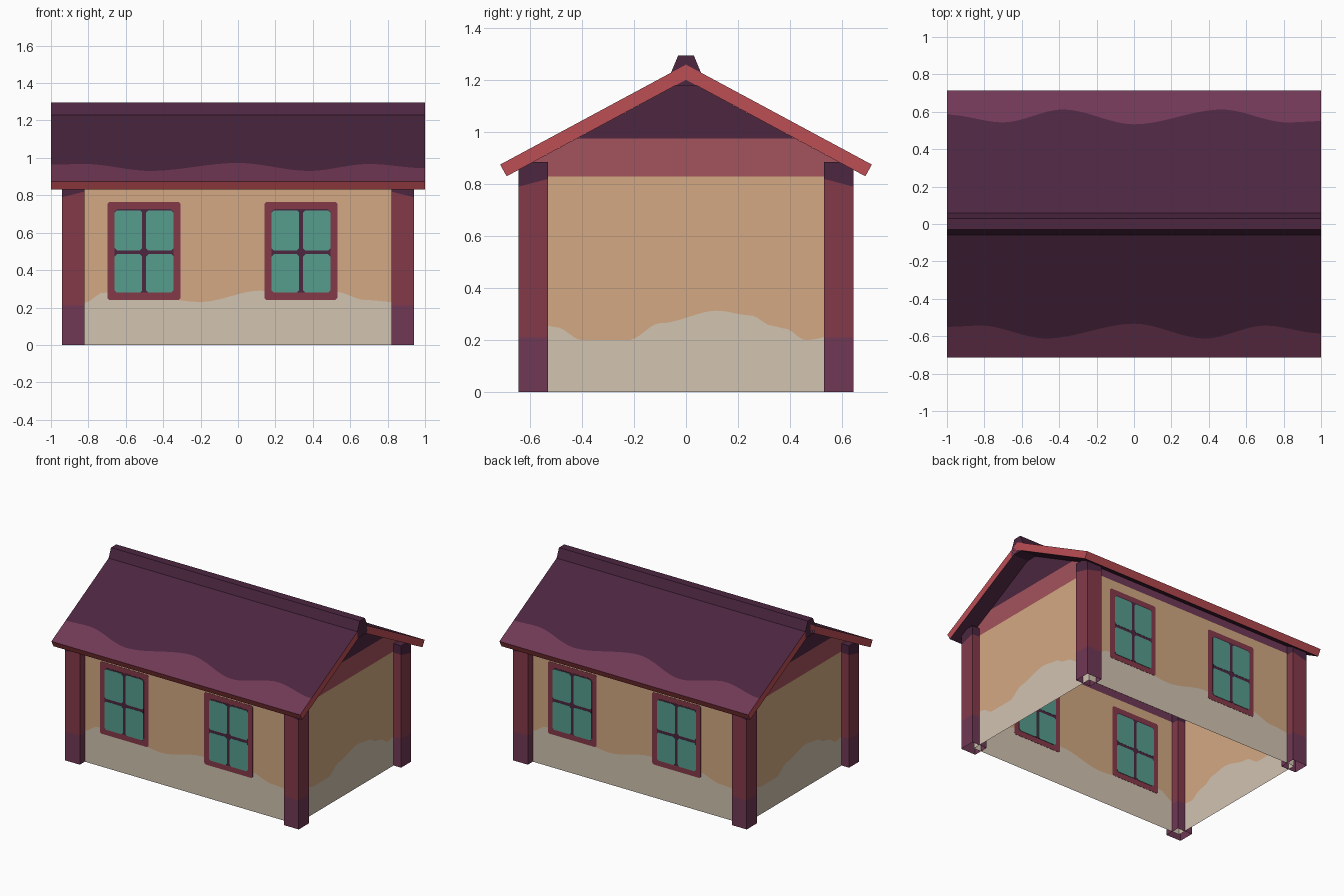
import bpy, bmesh, math
from mathutils import Matrix

if "Cube" in bpy.data.objects:
    bpy.data.objects.remove(bpy.data.objects["Cube"])


def lin(c):
    c /= 255
    return c / 12.92 if c <= 0.04045 else ((c + 0.055) / 1.055) ** 2.4


MATS = {}
for mat_name, rgb in {
    "dark plum": (76, 38, 64), "mauve": (112, 56, 85), "crimson": (132, 58, 74),
    "bright red": (188, 78, 85), "rose": (164, 83, 92), "ochre": (211, 169, 130),
    "stone": (210, 195, 177), "teal glass": (86, 158, 141),
}.items():
    m = bpy.data.materials.new(mat_name)
    m.diffuse_color = (*[lin(c) for c in rgb], 1)
    m.use_nodes = True
    m.node_tree.nodes["Principled BSDF"].inputs["Base Color"].default_value = m.diffuse_color
    MATS[mat_name] = m
NAMES = list(MATS)
IDX = {n: i for i, n in enumerate(NAMES)}


def finish(name, bm):
    """Make an object and its copy turned half way round (the house has 2-fold symmetry)."""
    me = bpy.data.meshes.new(name)
    bm.to_mesh(me)
    bm.free()
    for n in NAMES:
        me.materials.append(MATS[n])
    ob = bpy.data.objects.new(name, me)
    bpy.context.collection.objects.link(ob)
    twin = bpy.data.objects.new(name + "_opposite", me.copy())
    twin.data.transform(Matrix.Rotation(math.pi, 4, 'Z'))
    bpy.context.collection.objects.link(twin)
    return ob, twin


def loft(name, sections, mat, closed=False, caps=()):
    """Skin a row of cross-sections; mat(i, j) gives the colour of each strip."""
    bm = bmesh.new()
    rings = [[bm.verts.new(p) for p in s] for s in sections]
    n = len(rings[0])
    for i in range(len(rings) - 1):
        a, b = rings[i], rings[i + 1]
        for j in range(n if closed else n - 1):
            k = (j + 1) % n
            bm.faces.new((a[j], b[j], b[k], a[k])).material_index = IDX[mat(i, j)]
    for end, colour in caps:
        bm.faces.new(rings[end]).material_index = IDX[colour]
    bmesh.ops.dissolve_degenerate(bm, dist=1e-5, edges=bm.edges[:])
    if closed:
        bmesh.ops.recalc_face_normals(bm, faces=bm.faces[:])
    return finish(name, bm)


def wave(points):
    """Smooth curve through a few (u, value) points."""
    def f(u):
        for (u0, v0), (u1, v1) in zip(points, points[1:]):
            if u <= u1:
                t = min(max((u - u0) / (u1 - u0), 0), 1)
                return v0 + (v1 - v0) * t * t * (3 - 2 * t)
        return points[-1][1]
    return f


def span(a, b, n):
    return [a + (b - a) * i / n for i in range(n + 1)]


WX, WY, EAVE = 0.88, 0.5875, 0.885      # wall planes and wall height
PITCH = 0.538


def under_roof(y):
    return EAVE + (WY - abs(y)) * PITCH


# Long wall: stone base with a wavy edge, ochre plaster, mauve strip under the eave
base = wave([(-.88, .22), (-.82, .225), (-.72, .28), (-.5, .26), (-.2, .23), (.12, .29),
             (.3, .27), (.52, .285), (.68, .24), (.88, .225)])
long_mats = ["stone", "ochre", "mauve"]
loft("long_wall", [[(x, -WY, z) for z in (0, base(x), .83, EAVE)] for x in span(-WX, WX, 60)],
     lambda i, j: long_mats[j])

# Gable wall: same base, rose band, plum triangle under the ridge
gbase = wave([(-.59, .27), (-.5, .25), (-.4, .20), (-.22, .20), (-.1, .265), (.12, .313),
              (.25, .295), (.33, .255), (.38, .245), (.46, .20), (.59, .22)])
gable_mats = ["stone", "ochre", "rose", "dark plum"]
ys = sorted(span(-WY, WY, 60) + [s * (WY - (.975 - EAVE) / PITCH) for s in (-1, 1)])
loft("gable_wall", [[(WX, y, z) for z in (0, gbase(y), .83, min(.975, under_roof(y)), under_roof(y))]
                    for y in ys], lambda i, j: gable_mats[j])

# Roof slab: wavy lighter band along the eave, red edges
band = wave([(-1, .585), (-.7, .543), (-.38, .612), (0, .533), (.47, .612), (.82, .543), (1, .55)])


def roof_section(x):
    def top(y):
        return 0.875 + (.715 - y) * PITCH
    w = band(x)
    return [(x, .69, .83), (x, .715, .875), (x, w, top(w)), (x, 0, top(0)), (x, 0, under_roof(0))]


roof_mats = ["bright red", "mauve", "dark plum", "dark plum", "dark plum"]
loft("roof_slab", [roof_section(x) for x in span(-1, 1, 60)], lambda i, j: roof_mats[j],
     closed=True, caps=((0, "bright red"), (-1, "bright red")))

# Ridge cap, each half running from the middle to one gable
ridge = [(-.058, 1.18), (.058, 1.18), (.058, 1.228), (.03, 1.295), (-.03, 1.295), (-.058, 1.228)]
loft("ridge_cap", [[(x, y, z) for y, z in ridge] for x in (0, 1.0)],
     lambda i, j: "dark plum", closed=True, caps=((-1, "dark plum"),))

# Corner posts, hollow and open below, with a mauve foot and plum top
post_mats = ["mauve", "crimson", "dark plum"]
for side, label in ((-1, "left"), (1, "right")):
    outline = [(side * .94, -.645, -.03), (side * .82, -.645, 0),
               (side * .82, -.53, 0), (side * .94, -.53, 0)]
    loft("corner_post_" + label,
         [[(x, y, z + (d if z == .82 else 0)) for x, y, d in outline] for z in (0, .21, .82, EAVE)],
         lambda i, j: post_mats[i], closed=True, caps=((-1, "dark plum"),))


# Windows: thin plates let into the long walls, visible inside and out
def window(name, cx):
    bm = bmesh.new()

    def plate(x0, x1, z0, z1, thick, colour, corner):
        made = bmesh.ops.create_cube(bm, size=1, matrix=Matrix.LocRotScale(
            ((x0 + x1) / 2, -WY, (z0 + z1) / 2), None, (x1 - x0, thick, z1 - z0)))
        edges = {e for v in made["verts"] for e in v.link_edges}
        faces = {f for v in made["verts"] for f in v.link_faces}
        for f in faces:
            f.material_index = IDX[colour]
        upright = [e for e in edges if abs(e.verts[0].co.y - e.verts[1].co.y) > thick / 2]
        bmesh.ops.bevel(bm, geom=upright, offset=corner, segments=1, affect='EDGES')

    plate(cx - .195, cx + .195, .24, .765, .003, "crimson", .01)
    plate(cx - .156, cx + .158, .28, .728, .006, "dark plum", .015)
    for x0, x1 in ((cx - .156, cx - .009), (cx + .012, cx + .158)):
        for z0, z1 in ((.28, .485), (.505, .72)):
            plate(x0, x1, z0, z1, .009, "teal glass", .012)
    finish(name, bm)


window("window_a", -.503)
window("window_b", .336)
